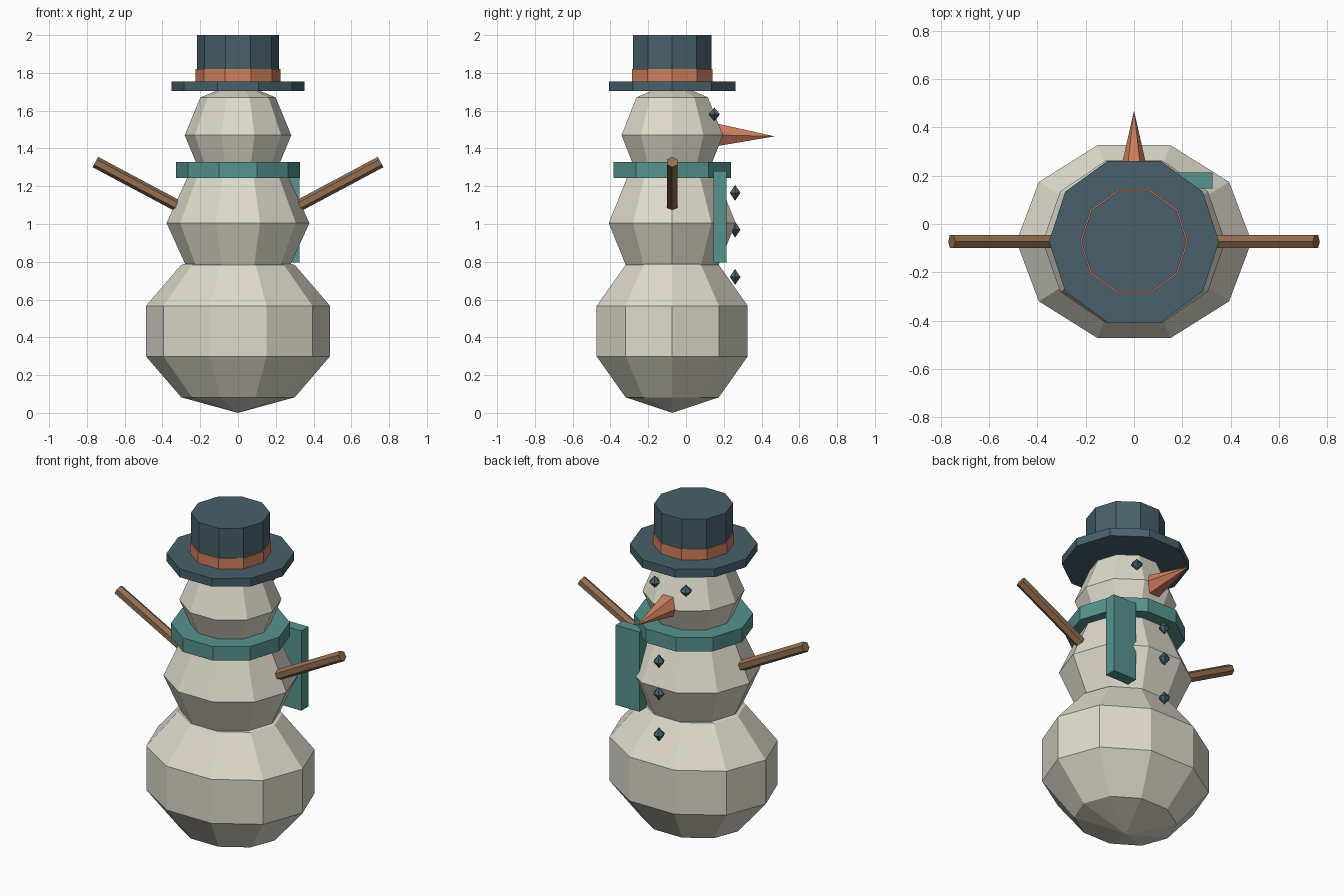
import bpy
import bmesh
from math import cos, sin, pi
from mathutils import Vector, Matrix

cube = bpy.data.objects.get("Cube")
if cube:
    bpy.data.objects.remove(cube, do_unlink=True)

CY = -0.073   # y of the body axis


def material(name, *srgb):
    lin = [((c / 255 + 0.055) / 1.055) ** 2.4 for c in srgb] + [1]
    m = bpy.data.materials.new(name)
    m.use_nodes = True
    m.diffuse_color = lin
    m.node_tree.nodes["Principled BSDF"].inputs["Base Color"].default_value = lin
    return m


snow = material("snow", 222, 219, 203)
slate = material("dark slate", 72, 96, 107)
orange = material("orange", 208, 128, 95)
teal = material("teal", 86, 148, 142)
wood = material("brown wood", 146, 110, 80)


def finish(name, bm, mat, matrix):
    bmesh.ops.recalc_face_normals(bm, faces=bm.faces[:])
    me = bpy.data.meshes.new(name)
    bm.to_mesh(me)
    bm.free()
    me.materials.append(mat)
    ob = bpy.data.objects.new(name, me)
    ob.matrix_world = matrix
    bpy.context.collection.objects.link(ob)
    return ob


def lathe(name, profile, mat, sides=10, matrix=None, phase=0.0):
    """Revolve (radius, z) points around z; zero radius closes to a point."""
    bm = bmesh.new()
    rings = []
    for r, z in profile:
        n = sides if r > 1e-5 else 1
        rings.append([bm.verts.new((r * cos(phase + 2 * pi * i / sides),
                                    r * sin(phase + 2 * pi * i / sides), z))
                      for i in range(n)])
    for a, b in zip(rings, rings[1:]):
        for i in range(sides):
            quad = [a[i % len(a)], a[(i + 1) % len(a)],
                    b[(i + 1) % len(b)], b[i % len(b)]]
            bm.faces.new(list(dict.fromkeys(quad)))
    for ring in (rings[0], rings[-1]):
        if len(ring) > 1:
            bm.faces.new(ring)
    return finish(name, bm, mat, matrix or Matrix.Translation((0, CY, 0)))


def ball(name, center, scale, rings, mat, sides=10):
    """Low-poly sphere with the given number of latitude bands."""
    profile = [(sin(pi * k / rings), -cos(pi * k / rings)) for k in range(rings + 1)]
    m = Matrix.Translation(center) @ Matrix.Diagonal((*scale, 1))
    return lathe(name, profile, mat, sides, m)


def rod(name, start, end, r0, r1, mat, phase=0.0):
    """Six-sided tapered rod between two points."""
    a, d = Vector(start), Vector(end) - Vector(start)
    m = Matrix.Translation(a) @ d.to_track_quat('Z', 'Y').to_matrix().to_4x4()
    return lathe(name, [(r0, 0), (r1, d.length)], mat, 6, m, phase)


def drum(name, r, z0, z1, mat):
    return lathe(name, [(r, z0), (r, z1)], mat)


# Snow body
ball("lower_body", (0, CY, 0.433), (0.512, 0.442, 0.433), 5, snow)
ball("middle_body", (0, CY, 1.005), (0.378, 0.353, 0.345), 4, snow)
ball("head", (0, CY, 1.47), (0.282, 0.282, 0.283), 4, snow)

# Hat
drum("hat_brim", 0.352, 1.705, 1.755, slate)
drum("hat_crown", 0.218, 1.75, 2.0, slate)
drum("hat_band", 0.224, 1.75, 1.82, orange)

# Scarf and its hanging tail
drum("scarf", 0.328, 1.243, 1.328, teal)
bm = bmesh.new()
bmesh.ops.create_cube(bm, size=1)
finish("scarf_tail", bm, teal, Matrix.Translation((0.245, 0.18, 1.038))
       @ Matrix.Diagonal((0.16, 0.068, 0.486, 1)))

# Nose
rod("nose", (0, 0.15, 1.472), (0, 0.47, 1.464), 0.072, 0, orange)

# Eyes and arms, mirrored
for side, s in (("left", 1), ("right", -1)):
    ball(side + "_eye", (s * 0.105, 0.15, 1.58), (0.034, 0.034, 0.036), 2, slate, 6)
    rod(side + "_arm", (s * 0.29, CY, 1.08), (s * 0.755, CY, 1.328),
        0.031, 0.031, wood, pi / 2)

# Buttons
for i, z in enumerate((1.165, 0.97, 0.72)):
    ball(f"button_{i + 1}", (0, 0.26, z), (0.033, 0.033, 0.042), 2, slate, 6)
